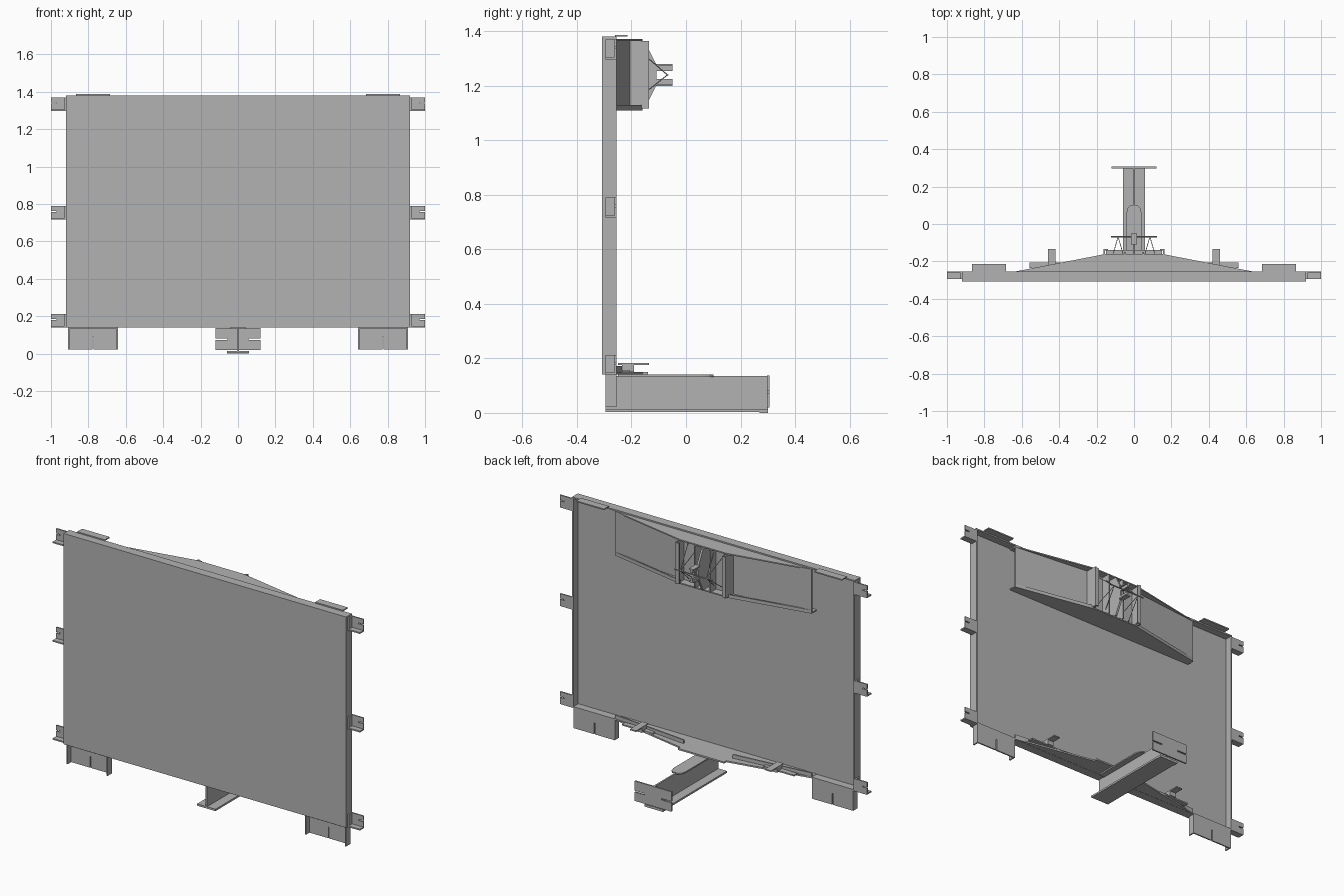
import bpy
import bmesh
from mathutils import Vector

cube = bpy.data.objects.get("Cube")
if cube:
    bpy.data.objects.remove(cube, do_unlink=True)

grey = bpy.data.materials.new("steel_grey")
grey.use_nodes = True
COLOUR = (0.45, 0.45, 0.45, 1)
grey.diffuse_color = COLOUR
grey.node_tree.nodes["Principled BSDF"].inputs["Base Color"].default_value = COLOUR
T = 0.008  # sheet thickness


def finish(name, bm):
    bmesh.ops.recalc_face_normals(bm, faces=bm.faces)
    mesh = bpy.data.meshes.new(name)
    bm.to_mesh(mesh)
    bm.free()
    mesh.materials.append(grey)
    obj = bpy.data.objects.new(name, mesh)
    bpy.context.collection.objects.link(obj)
    return obj


def plate(name, outline, axis, start, end):
    """Extrude a 2D outline along an axis (outline uses the other two axes in order)."""
    bm = bmesh.new()

    def point(p, depth):
        co = list(p)
        co.insert("xyz".index(axis), depth)
        return bm.verts.new(co)
    face = bm.faces.new([point(p, start) for p in outline])
    moved = bmesh.ops.extrude_face_region(bm, geom=[face])["geom"]
    shift = [0, 0, 0]
    shift["xyz".index(axis)] = end - start
    bmesh.ops.translate(bm, vec=shift, verts=[v for v in moved if isinstance(v, bmesh.types.BMVert)])
    return finish(name, bm)


def box(name, x, y, z):
    corners = [(x[0], y[0]), (x[1], y[0]), (x[1], y[1]), (x[0], y[1])]
    return plate(name, corners, "z", *z)


def span(s, a, b):
    return tuple(sorted((s * a, s * b)))


def rod(name, a, b, radius=0.002):
    a, b = Vector(a), Vector(b)
    bm = bmesh.new()
    bmesh.ops.create_cone(bm, cap_ends=True, segments=6, radius1=radius,
                          radius2=radius, depth=(b - a).length)
    turn = (b - a).to_track_quat("Z", "Y").to_matrix()
    bmesh.ops.rotate(bm, matrix=turn, verts=bm.verts)
    bmesh.ops.translate(bm, vec=(a + b) / 2, verts=bm.verts)
    return finish(name, bm)


def strip(a, b, t=T):
    """Plan outline of a thin wall between two points."""
    return [a, b, (b[0], b[1] - t), (a[0], a[1] - t)]


# Main panel: shallow tray open to the back
FRONT, BACK = -0.308, -0.255
box("front_sheet", (-0.92, 0.92), (FRONT, FRONT + T), (0.14, 1.38))
box("top_rim", (-0.92, 0.92), (FRONT, BACK), (1.38 - T, 1.38))
box("bottom_rim", (-0.92, 0.92), (FRONT, BACK), (0.14, 0.14 + T))

# Bowed stiffeners behind the top and bottom edges
bow = [(-0.64, BACK), (-0.15, -0.16), (0.15, -0.16), (0.64, BACK), (0.64, -0.3), (-0.64, -0.3)]
plate("upper_bow_top", bow, "z", 1.364, 1.371)
plate("upper_bow_bottom", bow, "z", 1.11, 1.117)
plate("lower_bow", bow, "z", 0.141, 0.15)
box("lower_bow_tongue", (-0.15, 0.15), (-0.16, -0.14), (0.141, 0.15))
box("upper_back_plate", (-0.16, 0.16), (-0.213, -0.205), (1.117, 1.364))

for s, side in ((1, "left"), (-1, "right")):
    box(f"{side}_rim", span(s, 0.92 - T, 0.92), (FRONT, BACK), (0.14, 1.38))

    # Sloping web, edge lips and end plates of the stiffeners
    plate(f"{side}_upper_web", strip((s * 0.64, BACK), (s * 0.16, -0.205)), "z", 1.117, 1.364)
    plate(f"{side}_upper_lip", strip((s * 0.64, BACK), (s * 0.15, -0.16)), "z", 1.11, 1.13)
    plate(f"{side}_lower_web", strip((s * 0.64, BACK), (s * 0.16, -0.205)), "z", 0.15, 0.172)
    box(f"{side}_end_plate", span(s, 0.156, 0.164), (-0.21, -0.135), (1.117, 1.364))
    box(f"{side}_end_plate_flange", span(s, 0.14, 0.164), (-0.143, -0.135), (1.12, 1.36))
    box(f"{side}_inner_rib", span(s, 0.045, 0.053), (-0.21, -0.15), (1.117, 1.364))

    # Flat tabs on the upper rim and clips on the lower stiffener
    box(f"{side}_top_tab", span(s, 0.685, 0.865), (-0.26, -0.215), (1.38, 1.387))
    box(f"{side}_clip", span(s, 0.42, 0.46), (-0.25, -0.135), (0.176, 0.183))
    box(f"{side}_clip_block", span(s, 0.42, 0.46), (-0.235, -0.19), (0.15, 0.176))
    box(f"{side}_clip_rail", span(s, 0.36, 0.56), (-0.235, -0.205), (0.15, 0.158))

    # Slotted brackets along the side edges
    for level, z in (("lower", 0.14), ("middle", 0.717), ("upper", 1.297)):
        m = z + 0.042
        slotted = [(0.92, z), (1, z), (1, m - 0.003), (0.97, m - 0.003),
                   (0.97, m + 0.003), (1, m + 0.003), (1, z + 0.073), (0.92, z + 0.073)]
        name = f"{side}_{level}_bracket"
        plate(name, [(s * x, h) for x, h in slotted], "y", -0.263, BACK)
        box(name + "_base", span(s, 0.92, 1), (-0.295, BACK), (z, z + T))
        box(name + "_cheek", span(s, 0.92, 0.928), (-0.295, BACK), (z, z + 0.073))

    # Channel shaped foot with a slit in the middle
    c = 0.775
    foot = [(0.642, 0.022), (c - 0.003, 0.022), (c - 0.003, 0.088), (c + 0.003, 0.088),
            (c + 0.003, 0.022), (0.91, 0.022), (0.91, 0.14), (0.642, 0.14)]
    plate(f"{side}_foot", [(s * x, h) for x, h in foot], "y", -0.263, BACK)
    for edge, x in (("inner", 0.642), ("outer", 0.902)):
        box(f"{side}_foot_{edge}_lip", span(s, x, x + T), (-0.295, BACK), (0.022, 0.14))
    box(f"{side}_foot_top", span(s, 0.642, 0.91), (-0.295, BACK), (0.132, 0.14))

    # Wire stays meeting at a point behind the upper stiffener
    for h in (1.13, 1.36):
        for x in (0.045, 0.125):
            rod(f"{side}_stay", (s * x, -0.207, h), (s * 0.085, -0.068, 1.24))

# Coupling at the middle of the upper stiffener
rod("stay_crossbar", (-0.123, -0.068, 1.24), (0.123, -0.068, 1.24), 0.004)
fork = [(-0.205, 1.12), (-0.15, 1.12), (-0.11, 1.2), (-0.05, 1.2), (-0.05, 1.225),
        (-0.108, 1.225), (-0.108, 1.255), (-0.05, 1.255), (-0.05, 1.28), (-0.11, 1.28),
        (-0.15, 1.36), (-0.205, 1.36)]
plate("coupling_fork", fork, "x", -0.006, 0.006)
for z in (1.2, 1.273):
    box("fork_flange", (-0.015, 0.015), (-0.11, -0.05), (z, z + 0.007))

# Rear beam: foot flange, web, rounded top plate and slotted end plate
box("beam_foot_flange", (-0.06, 0.06), (-0.295, 0.3), (0.003, 0.014))
box("beam_web", (-0.005, 0.005), (-0.295, 0.3), (0.014, 0.135))
nose = [(-0.04, -0.25), (0.04, -0.25), (0.04, 0.06), (0.034, 0.085), (0.02, 0.1),
        (-0.02, 0.1), (-0.034, 0.085), (-0.04, 0.06)]
plate("beam_top_plate", nose, "z", 0.132, 0.14)
half = [(0.12, 0.02), (0.12, 0.072), (0.055, 0.072), (0.055, 0.08), (0.12, 0.08), (0.12, 0.137)]
plate("beam_end_plate", half + [(-x, z) for x, z in reversed(half)], "y", 0.298, 0.307)
box("beam_base_pad", (-0.06, 0.06), (0.27, 0.3), (0, 0.004))
